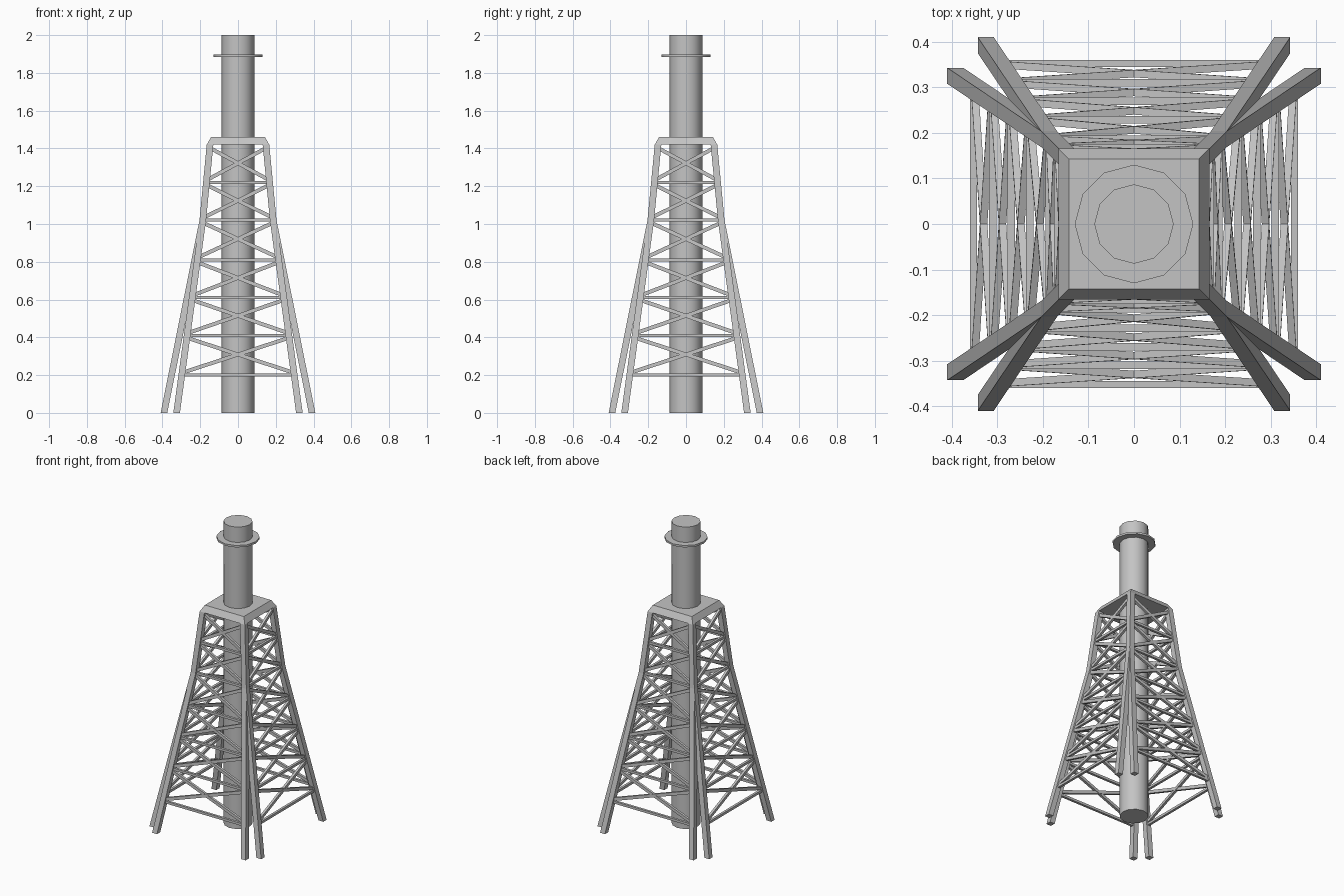
import bpy, bmesh, math
from mathutils import Vector, Matrix

if "Cube" in bpy.data.objects:
    bpy.data.objects.remove(bpy.data.objects["Cube"])

steel = bpy.data.materials.new("steel grey")
steel.diffuse_color = (0.55, 0.55, 0.55, 1)
steel.use_nodes = True
steel.node_tree.nodes["Principled BSDF"].inputs["Base Color"].default_value = steel.diffuse_color

KNEE, TOP, H = 1.02, 1.42, 0.0175   # knee height, post top, half leg width


def make_object(name, bm):
    bmesh.ops.recalc_face_normals(bm, faces=bm.faces)
    mesh = bpy.data.meshes.new(name)
    bm.to_mesh(mesh)
    bm.free()
    mesh.materials.append(steel)
    ob = bpy.data.objects.new(name, mesh)
    bpy.context.collection.objects.link(ob)
    return ob


def loft(bm, sections):
    """Join horizontal rectangles given as (x, y, z, half size)."""
    rings = [[bm.verts.new((x + sx * h, y + sy * h, z))
              for sx, sy in ((-1, -1), (1, -1), (1, 1), (-1, 1))]
             for x, y, z, h in sections]
    for a, b in zip(rings, rings[1:]):
        for i in range(4):
            j = (i + 1) % 4
            bm.faces.new((a[i], a[j], b[j], b[i]))
    bm.faces.new(rings[0][::-1])
    bm.faces.new(rings[-1])


def beam(bm, p, q, width, depth):
    """Bar between two points, flat side facing the front."""
    d = q - p
    along = d.normalized()
    out = Vector((0, -1, 0))
    out = (out - along * out.dot(along)).normalized()
    side = out.cross(along)
    m = Matrix((along * d.length, out * depth, side * width)).transposed().to_4x4()
    m.translation = (p + q) / 2
    bmesh.ops.create_cube(bm, size=1, matrix=m)


def leg_centre(z, side):
    """Centre of a front leg at height z."""
    if z < KNEE:
        t = 1 - z / KNEE
        x, y = 0.1865 + 0.1385 * t, 0.1865 + 0.2055 * t
    else:
        x = y = 0.1865 - 0.0385 * (z - KNEE) / (TOP - KNEE)
    return Vector((side * x, -y, z))


# Each face of the tower, built at the front and turned round
levels = [0.2, 0.41, 0.61, 0.81, 1.02, 1.22, 1.415]
for k, face in enumerate(("front", "right", "back", "left")):
    turn = Matrix.Rotation(k * math.pi / 2, 4, 'Z')

    # splayed legs, one pair per face
    bm = bmesh.new()
    for s in (-1, 1):
        loft(bm, [(*leg_centre(z, s), H) for z in (0, KNEE)])
    bmesh.ops.transform(bm, matrix=turn, verts=bm.verts)
    make_object(face + "_legs", bm)

    # upper corner post
    bm = bmesh.new()
    loft(bm, [(*leg_centre(KNEE, 1), H), (*leg_centre(TOP, 1), H)])
    bmesh.ops.transform(bm, matrix=turn, verts=bm.verts)
    make_object(face + "_corner_post", bm)

    # horizontal rails and crossed braces
    bm = bmesh.new()
    for z in levels[:-1]:
        beam(bm, leg_centre(z, -1), leg_centre(z, 1), 0.016, 0.016)
    for a, b in zip(levels, levels[1:]):
        for s in (-1, 1):
            beam(bm, leg_centre(a + 0.012, s), leg_centre(b - 0.012, -s), 0.02, 0.016)
    bmesh.ops.transform(bm, matrix=turn, verts=bm.verts)
    make_object(face + "_lattice", bm)

# Tapered deck on top of the tower
bm = bmesh.new()
loft(bm, [(0, 0, TOP, 0.1655), (0, 0, 1.46, 0.143)])
make_object("deck", bm)

# Stack and its thin collar
for name, radius, low, high in (("stack", 0.087, 0, 2), ("stack_collar", 0.13, 1.885, 1.898)):
    bm = bmesh.new()
    bmesh.ops.create_cone(bm, cap_ends=True, segments=12, radius1=radius, radius2=radius,
                          depth=high - low, matrix=Matrix.Translation((0, 0, (low + high) / 2)))
    ob = make_object(name, bm)
    bpy.ops.object.select_all(action='DESELECT')
    ob.select_set(True)
    bpy.context.view_layer.objects.active = ob
    bpy.ops.object.shade_smooth_by_angle(angle=math.radians(40))
